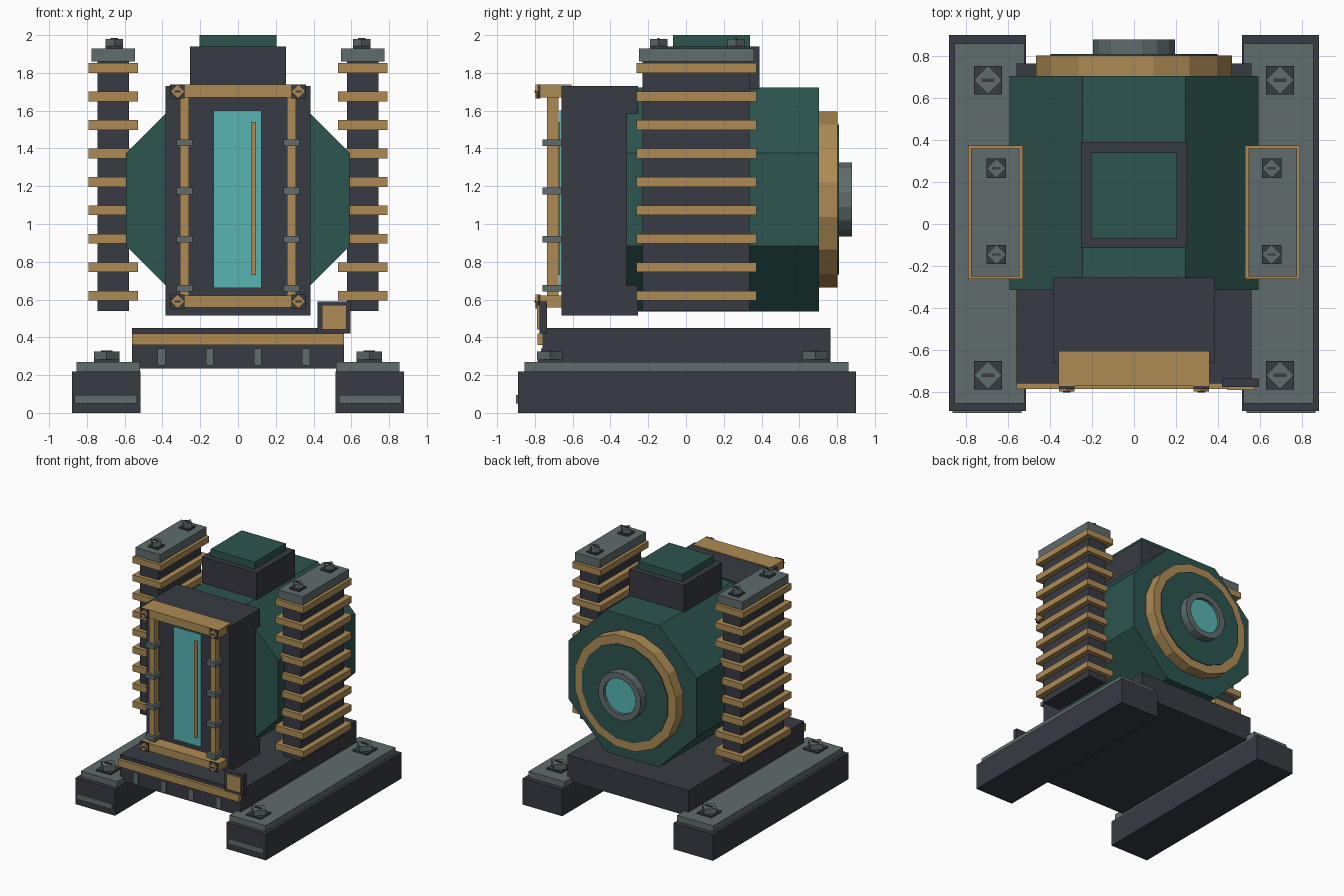
import bpy, bmesh
from math import sin, cos, pi
from mathutils import Vector

if "Cube" in bpy.data.objects:
    bpy.data.objects.remove(bpy.data.objects["Cube"])


def material(name, rgb):
    m = bpy.data.materials.new(name)
    m.use_nodes = True
    m.diffuse_color = (*rgb, 1)
    m.node_tree.nodes["Principled BSDF"].inputs["Base Color"].default_value = (*rgb, 1)
    return m


DARK = material("dark iron", (0.038, 0.043, 0.054))
GREEN = material("deep green", (0.026, 0.09, 0.078))
BRASS = material("brass", (0.42, 0.26, 0.09))
TEAL = material("teal glass", (0.095, 0.46, 0.45))
GREY = material("grey steel", (0.115, 0.15, 0.15))


def finish(name, bm, *mats):
    bmesh.ops.recalc_face_normals(bm, faces=bm.faces)
    mesh = bpy.data.meshes.new(name)
    bm.to_mesh(mesh)
    bm.free()
    for m in mats:
        mesh.materials.append(m)
    obj = bpy.data.objects.new(name, mesh)
    bpy.context.collection.objects.link(obj)
    return obj


def box(name, mat, x, y, z):
    """Box from its (low, high) extents on each axis."""
    bm = bmesh.new()
    bmesh.ops.create_cube(bm, size=1)
    for v in bm.verts:
        v.co = [(a + b) / 2 + c * (b - a) for (a, b), c in zip((x, y, z), v.co)]
    return finish(name, bm, mat)


def mid(c, size):
    return (c - size / 2, c + size / 2)


def mirrored(x, side):
    return tuple(sorted(side * v for v in x))


def prism(sides, radius, base, along, depth, phase=0.0):
    """Regular prism along z, or along y with its profile in x and z."""
    bm = bmesh.new()
    pts = []
    for i in range(sides):
        a = (i + phase) * 2 * pi / sides
        u, w = radius * cos(a), radius * sin(a)
        off = (u, w, 0) if along.z else (u, 0, w)
        pts.append(bm.verts.new(Vector(base) + Vector(off)))
    face = bm.faces.new(pts)
    new = bmesh.ops.extrude_face_region(bm, geom=[face])["geom"]
    top = [g for g in new if isinstance(g, bmesh.types.BMVert)]
    bmesh.ops.translate(bm, verts=top, vec=along * depth)
    cap = [g for g in new if isinstance(g, bmesh.types.BMFace)][0]
    return bm, cap


UP, FRONT, BACK = Vector((0, 0, 1)), Vector((0, -1, 0)), Vector((0, 1, 0))


def bolt(name, base, along, size, head, head_mat):
    """Square washer, diamond head and a slot."""
    base = Vector(base)
    bm, _ = prism(4, size * 0.707, base, along, 0.012, 0.5)
    finish(name + "_washer", bm, DARK)
    bm, _ = prism(4, size / 2, base + along * 0.012, along, head)
    finish(name + "_head", bm, head_mat)
    c = base + along * (0.012 + head)
    w, t = size * 0.45, size * 0.12
    if along.z:
        box(name + "_slot", DARK, mid(c.x, w), mid(c.y, t), mid(c.z, 0.01))
    else:
        box(name + "_slot", DARK, mid(c.x, w), mid(c.y, 0.01), mid(c.z, t))


# Base and its front trim
box("base", DARK, (-0.56, 0.56), (-0.76, 0.765), (0.235, 0.45))
box("base_brass_strip", BRASS, (-0.56, 0.56), (-0.785, -0.76), (0.36, 0.42))
for i in range(4):
    box("base_tab", GREY, mid(-0.405 + i * 0.255, 0.04), (-0.768, -0.76), (0.25, 0.34))
box("control_box", DARK, (0.42, 0.595), (-0.775, -0.735), (0.42, 0.59))
box("control_box_plate", BRASS, (0.445, 0.575), (-0.79, -0.775), (0.442, 0.57))

# Octagonal body, top box and cap
CENTRE = 1.13
bm, _ = prism(8, 0.641, (0, -0.315, CENTRE), BACK, 1.02, 0.5)
finish("body", bm, GREEN)
box("top_box", DARK, (-0.253, 0.253), (-0.115, 0.39), (1.66, 1.94))
box("top_cap", GREEN, (-0.205, 0.205), (-0.07, 0.34), (1.94, 2.0))

# Rear ring, disc and recessed lens
bm, _ = prism(16, 0.476, (0, 0.7, CENTRE), BACK, 0.102, 0.5)
finish("rear_ring", bm, BRASS)
bm, _ = prism(16, 0.404, (0, 0.79, CENTRE), BACK, 0.02, 0.5)
finish("rear_disc", bm, GREEN)
bm, lens = prism(16, 0.199, (0, 0.8, CENTRE), BACK, 0.078, 0.5)
bmesh.ops.inset_region(bm, faces=[lens], thickness=0.05)
new = bmesh.ops.extrude_discrete_faces(bm, faces=[lens])["faces"][0]
bmesh.ops.translate(bm, verts=new.verts, vec=-BACK * 0.025)
new.material_index = 1
finish("rear_lens", bm, GREY, TEAL)

# Front housing with window
box("front_housing", DARK, (-0.383, 0.383), (-0.66, -0.255), (0.515, 1.73))
box("window", TEAL, (-0.13, 0.125), (-0.669, -0.66), (0.66, 1.6))
box("window_gauge", BRASS, (0.07, 0.095), (-0.678, -0.669), (0.73, 1.54))

# Brass frame around the window
box("frame_top_bar", BRASS, (-0.36, 0.36), (-0.77, -0.605), (1.67, 1.738))
box("frame_bottom_bar", BRASS, (-0.36, 0.36), (-0.77, -0.655), (0.557, 0.622))

for s, side in ((1, "left"), (-1, "right")):
    box(side + "_frame_rail", BRASS, mid(s * 0.283, 0.048), (-0.735, -0.675), (0.6, 1.69))
    for z in (0.66, 0.92, 1.175, 1.43):
        box(side + "_rail_clamp", GREY, mid(s * 0.283, 0.085), (-0.76, -0.655), mid(z, 0.035))
    for z in (0.59, 1.702):
        bolt(side + "_frame_bolt", (s * 0.32, -0.77, z), FRONT, 0.075, 0.015, BRASS)

    # Skids
    box(side + "_skid", DARK, mirrored((0.515, 0.88), s), (-0.89, 0.9), (0, 0.22))
    box(side + "_skid_plate", GREY, mirrored((0.52, 0.855), s), (-0.855, 0.86), (0.22, 0.27))
    box(side + "_skid_nameplate", GREY, mirrored((0.535, 0.865), s), (-0.899, -0.89), (0.05, 0.095))
    for y in (-0.72, 0.685):
        bolt(side + "_skid_bolt", (s * 0.695, y, 0.27), UP, 0.135, 0.043, GREY)

    # Finned columns
    box(side + "_column_core", DARK, mid(s * 0.66, 0.168), (-0.23, 0.335), (0.54, 1.87))
    for i in range(9):
        box(side + "_column_fin", BRASS, mid(s * 0.66, 0.262), (-0.262, 0.373),
            mid(0.62 + i * 0.1508, 0.052))
    box(side + "_column_cap", GREY, mid(s * 0.66, 0.23), (-0.25, 0.36), (1.86, 1.93))
    for y in (-0.145, 0.265):
        bolt(side + "_column_bolt", (s * 0.655, y, 1.93), UP, 0.092, 0.038, GREY)
